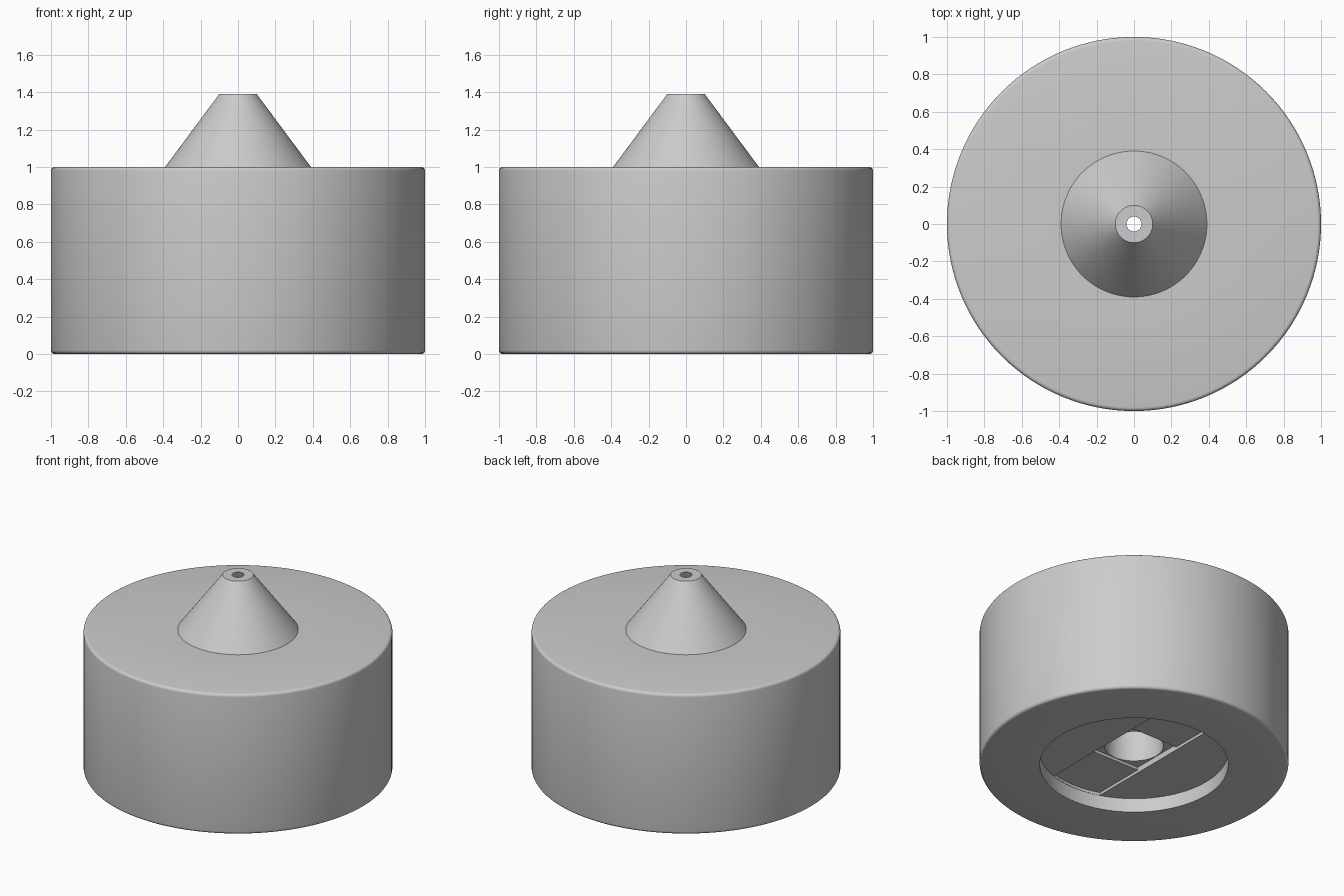
import bpy, bmesh, math

cube = bpy.data.objects.get("Cube")
if cube:
    bpy.data.objects.remove(cube, do_unlink=True)

SEGMENTS = 128
BEVEL = 0.02
RECESS_R, RECESS_Z = 0.61, 0.1
BORE_R, HALF_SLOT = 0.19, 0.195

grey = bpy.data.materials.new("light grey")
grey.use_nodes = True
colour = (0.6, 0.6, 0.6, 1)
grey.diffuse_color = colour
grey.node_tree.nodes["Principled BSDF"].inputs["Base Color"].default_value = colour


def make_object(name, bm):
    bmesh.ops.recalc_face_normals(bm, faces=bm.faces[:])
    mesh = bpy.data.meshes.new(name)
    bm.to_mesh(mesh)
    bm.free()
    mesh.materials.append(grey)
    obj = bpy.data.objects.new(name, mesh)
    bpy.context.collection.objects.link(obj)
    return obj


def revolve(name, profile):
    """Turn a closed (radius, height) profile around the z axis."""
    bm = bmesh.new()
    verts = [bm.verts.new((r, 0, z)) for r, z in profile]
    edges = [bm.edges.new((v, verts[i - 1])) for i, v in enumerate(verts)]
    bmesh.ops.spin(bm, geom=verts + edges, cent=(0, 0, 0), axis=(0, 0, 1),
                   angle=math.tau, steps=SEGMENTS, use_merge=True)
    bmesh.ops.remove_doubles(bm, verts=bm.verts[:], dist=1e-5)
    return make_object(name, bm)


def prism(name, outline, bottom, top):
    bm = bmesh.new()
    face = bm.faces.new([bm.verts.new((x, y, bottom)) for x, y in outline])
    up = bmesh.ops.extrude_face_region(bm, geom=[face])["geom"]
    bmesh.ops.translate(bm, vec=(0, 0, top - bottom),
                        verts=[v for v in up if isinstance(v, bmesh.types.BMVert)])
    return make_object(name, bm)


def round_corner(r, z, start):
    """Quarter arc around (r, z), counter-clockwise from start."""
    return [(r + BEVEL * math.cos(start + i * math.pi / 8),
             z + BEVEL * math.sin(start + i * math.pi / 8)) for i in range(5)]


# Drum with cone spout, bottom recess and bore tapering to the tip hole
profile = [(RECESS_R, 0)]
profile += round_corner(1 - BEVEL, BEVEL, -math.pi / 2)
profile += round_corner(1 - BEVEL, 1 - BEVEL, 0)
profile += [(0.39, 1), (0.1, 1.39), (0.04, 1.39), (BORE_R, 1),
            (BORE_R, RECESS_Z), (RECESS_R, RECESS_Z)]
body = revolve("drum_with_spout", profile)

# Slot across the recess ceiling, with ends following the recess wall
half_angle = math.asin(HALF_SLOT / RECESS_R)
slot_outline = []
for middle in (math.pi / 2, -math.pi / 2):
    for i in range(13):
        a = middle + half_angle * (i / 6 - 1)
        slot_outline.append((RECESS_R * 0.997 * math.cos(a), RECESS_R * 0.997 * math.sin(a)))
slot = prism("slot_cutter", slot_outline, 0.05, 0.12)

# Square step between slot and bore
h = HALF_SLOT
square = prism("square_cutter", [(-h, -h), (h, -h), (h, h), (-h, h)], 0.06, 0.14)

bpy.context.view_layer.objects.active = body
for cutter in (slot, square):
    cutter.hide_render = True
    cut = body.modifiers.new(cutter.name, "BOOLEAN")
    cut.operation = "DIFFERENCE"
    cut.solver = "EXACT"
    cut.object = cutter
    bpy.ops.object.modifier_apply(modifier=cut.name)
    bpy.data.objects.remove(cutter, do_unlink=True)

bpy.ops.object.select_all(action="DESELECT")
body.select_set(True)
bpy.ops.object.shade_smooth_by_angle(angle=math.radians(30))
